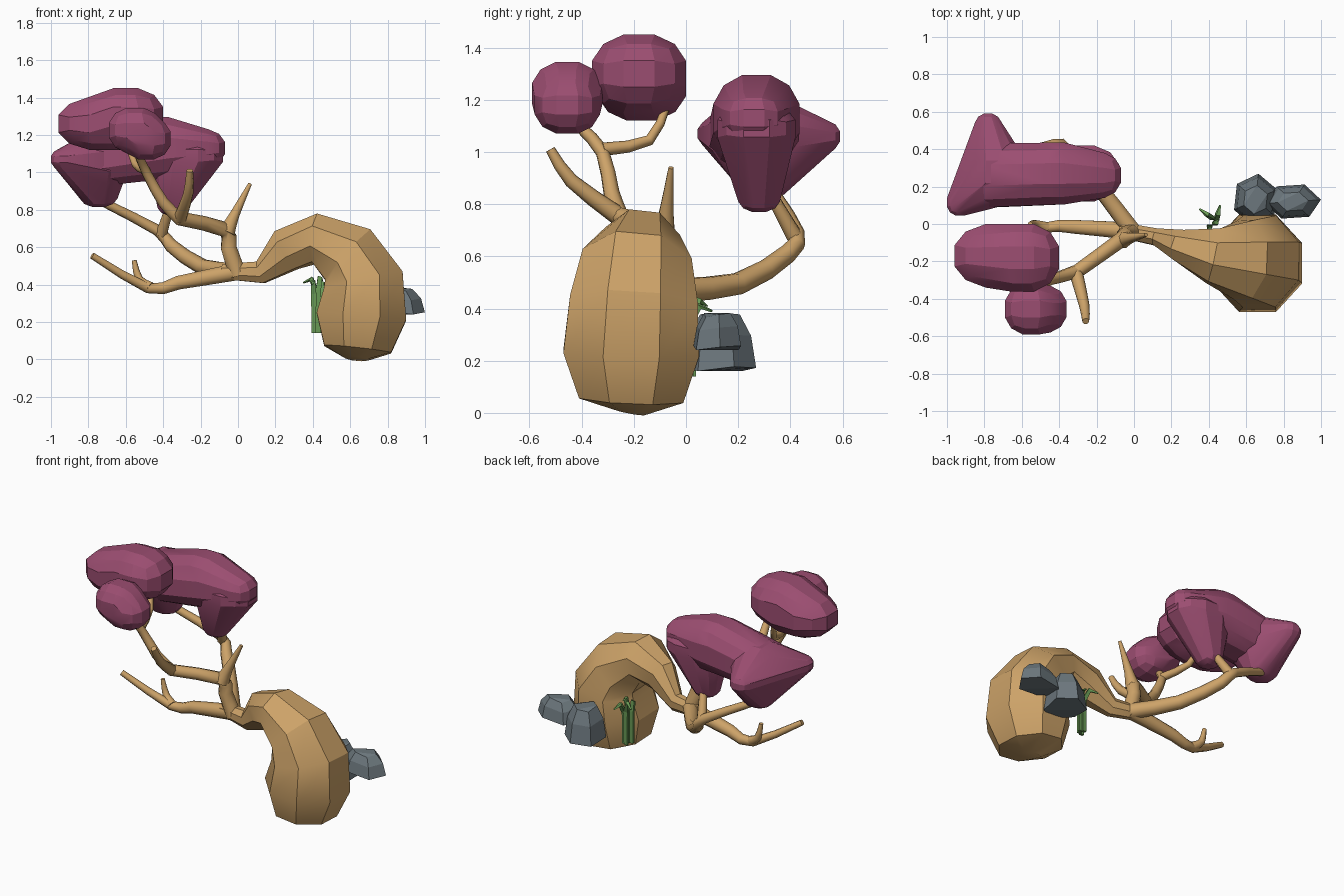
import bpy, bmesh, math
from mathutils import Vector

if "Cube" in bpy.data.objects:
    bpy.data.objects.remove(bpy.data.objects["Cube"])


def material(name, rgb):
    m = bpy.data.materials.new(name)
    m.diffuse_color = (*rgb, 1)
    m.use_nodes = True
    m.node_tree.nodes["Principled BSDF"].inputs["Base Color"].default_value = m.diffuse_color
    return m


BARK = material("tan bark", (0.61, 0.365, 0.14))
LEAF = material("plum foliage", (0.33, 0.075, 0.165))
STONE = material("slate stone", (0.15, 0.185, 0.205))
GRASS = material("grass green", (0.14, 0.32, 0.09))


def finish(name, bm, mat, angle=None):
    bmesh.ops.recalc_face_normals(bm, faces=bm.faces)
    me = bpy.data.meshes.new(name)
    bm.to_mesh(me)
    bm.free()
    me.materials.append(mat)
    if angle:
        for p in me.polygons:
            p.use_smooth = True
        me.set_sharp_from_angle(angle=math.radians(angle))
    ob = bpy.data.objects.new(name, me)
    bpy.context.collection.objects.link(ob)


def tube(bm, pos, radii, sides=8):
    """Sweep a polygon along points; radii are (in plane, sideways) pairs."""
    pos = [Vector(p) for p in pos]
    side, rings, k = Vector((0, 1, 0)), [], 1 / math.cos(math.pi / sides)
    for i, (rb, ra) in enumerate(radii):
        t = (pos[min(i + 1, len(pos) - 1)] - pos[max(i - 1, 0)]).normalized()
        side = (side - t * side.dot(t)).normalized()
        up = t.cross(side)
        angles = [2 * math.pi * (s + 0.5) / sides for s in range(sides)]
        rings.append([bm.verts.new(pos[i] + side * ra * k * math.cos(a) + up * rb * k * math.sin(a))
                      for a in angles])
    for a, b in zip(rings, rings[1:]):
        for s in range(sides):
            n = (s + 1) % sides
            bm.faces.new((a[s], a[n], b[n], b[s]))
    bm.faces.new(rings[0])
    bm.faces.new(rings[-1])


def limb(bm, r0, r1, *pts):
    """Branch through a few points, rounded by a spline, tapering from r0 to r1."""
    p = [Vector(q) for q in pts]
    p = [2 * p[0] - p[1]] + p + [2 * p[-1] - p[-2]]
    path = []
    for a, b, c, d in zip(p, p[1:], p[2:], p[3:]):
        for t in (0, 0.5):
            path.append(b + (c - a) * t / 2 + (2 * a - 5 * b + 4 * c - d) * t * t / 2
                        + (3 * b - a - 3 * c + d) * t ** 3 / 2)
    path.append(p[-2])
    n = len(path) - 1
    tube(bm, path, [(r0 + (r1 - r0) * i / n,) * 2 for i in range(n + 1)])


def hull(bm, points):
    vs = [bm.verts.new(p) for p in points]
    r = bmesh.ops.convex_hull(bm, input=vs)
    junk = {v for v in r["geom_interior"] + r["geom_unused"] if isinstance(v, bmesh.types.BMVert)}
    bmesh.ops.delete(bm, geom=list(junk), context='VERTS')


def ball(c, r):
    """Points of a low-poly rounded cube stretched to an ellipsoid."""
    g, out = (-1, -1 / 3, 1 / 3, 1), []
    for v in (Vector((x, y, z)) for x in g for y in g for z in g):
        if max(map(abs, v)) == 1:
            v = v.normalized() / 0.905
            out.append([c[i] + r[i] * v[i] for i in range(3)])
    return out


def lobe(bm, *balls):
    hull(bm, [p for c, r in balls for p in ball(c, r)])


def foliage(name, bm):
    bmesh.ops.dissolve_limit(bm, angle_limit=math.radians(6), verts=bm.verts, edges=bm.edges)
    finish(name, bm, LEAF, 20)


# Swollen trunk arching over to the left
bm = bmesh.new()
tube(bm, [(0.635, -0.22, 0.004), (0.64, -0.21, 0.055), (0.66, -0.21, 0.23), (0.67, -0.20, 0.42),
          (0.59, -0.19, 0.555), (0.42, -0.17, 0.645), (0.26, -0.12, 0.585),
          (0.12, -0.07, 0.465), (-0.08, -0.03, 0.47)],
     [(0.06, 0.06), (0.18, 0.20), (0.24, 0.26), (0.215, 0.245), (0.18, 0.21),
      (0.13, 0.145), (0.115, 0.085), (0.06, 0.045), (0.04, 0.04)])
finish("trunk", bm, BARK, 30)

# Low branch with a spur
bm = bmesh.new()
limb(bm, 0.046, 0.017, (0, -0.04, 0.47), (-0.32, -0.015, 0.41), (-0.48, -0.02, 0.38), (-0.78, -0.11, 0.555))
limb(bm, 0.03, 0.012, (-0.47, -0.02, 0.385), (-0.53, 0, 0.43), (-0.555, 0, 0.53))
finish("low_branch", bm, BARK, 50)

# Back branch curling up under the large foliage
bm = bmesh.new()
limb(bm, 0.046, 0.022, (0, -0.05, 0.47), (-0.19, 0.20, 0.495), (-0.36, 0.39, 0.61),
     (-0.43, 0.425, 0.69), (-0.72, 0.34, 0.84))
limb(bm, 0.03, 0.022, (-0.41, 0.42, 0.67), (-0.36, 0.33, 0.83))
finish("back_branch", bm, BARK, 50)

# Front branch with a spur, a side fork and two foliage stems
bm = bmesh.new()
limb(bm, 0.046, 0.034, (0, -0.045, 0.45), (-0.05, -0.06, 0.60), (-0.07, -0.085, 0.695), (-0.32, -0.265, 0.755))
limb(bm, 0.034, 0.02, (-0.31, -0.255, 0.75), (-0.40, -0.285, 0.84), (-0.49, -0.32, 1.0), (-0.535, -0.41, 1.1))
limb(bm, 0.044, 0.01, (-0.06, -0.085, 0.68), (-0.02, -0.075, 0.77), (0.065, -0.057, 0.94))
limb(bm, 0.034, 0.017, (-0.31, -0.26, 0.755), (-0.265, -0.44, 0.89), (-0.258, -0.52, 1.01))
limb(bm, 0.024, 0.014, (-0.49, -0.32, 1.01), (-0.55, -0.14, 1.045), (-0.60, -0.07, 1.19))
finish("front_branch", bm, BARK, 50)

# Foliage pads
bm = bmesh.new()
lobe(bm, ((-0.71, -0.17, 1.26), (0.25, 0.17, 0.14)), ((-0.60, -0.18, 1.30), (0.20, 0.18, 0.15)))
foliage("upper_foliage", bm)
bm = bmesh.new()
lobe(bm, ((-0.55, -0.455, 1.225), (0.14, 0.135, 0.12)), ((-0.49, -0.455, 1.18), (0.13, 0.125, 0.11)))
foliage("small_foliage", bm)
bm = bmesh.new()
lobe(bm, ((-0.20, 0.26, 1.13), (0.13, 0.12, 0.10)), ((-0.42, 0.27, 1.13), (0.15, 0.165, 0.165)),
     ((-0.76, 0.26, 1.07), (0.13, 0.17, 0.14)))
lobe(bm, ((-0.28, 0.27, 1.09), (0.20, 0.15, 0.10)), ((-0.35, 0.28, 0.83), (0.08, 0.08, 0.06)))
lobe(bm, ((-0.78, 0.52, 1.06), (0.07, 0.07, 0.06)), ((-0.93, 0.115, 1.07), (0.07, 0.07, 0.055)),
     ((-0.74, 0.28, 1.06), (0.15, 0.18, 0.16)), ((-0.745, 0.30, 0.88), (0.10, 0.09, 0.065)))
foliage("large_foliage", bm)


# Tapered six-sided rocks
def rock(name, x, y, rx, ry, z0, z1, turn):
    bm, pts = bmesh.new(), []
    for f, s in ((0, 1), (0.6, 0.86), (1, 0.55)):
        for i in range(6):
            a = turn + i * math.pi / 3
            pts.append((x + s * rx * math.cos(a), y + s * ry * math.sin(a),
                        z0 + f * (z1 - z0) + 0.01 * math.sin(2 * a)))
    hull(bm, pts)
    bmesh.ops.dissolve_limit(bm, angle_limit=math.radians(10), verts=bm.verts, edges=bm.edges)
    finish(name, bm, STONE)


rock("near_rock", 0.65, 0.13, 0.125, 0.14, 0.17, 0.375, 0.4)
rock("far_rock", 0.85, 0.12, 0.15, 0.10, 0.25, 0.375, 0.1)

# Grass blades with drooping tips
bm = bmesh.new()
for x, y, h, dx, dy in ((0.42, 0.03, 0.43, -0.07, 0.05), (0.44, 0.02, 0.41, 0.02, 0.08),
                        (0.405, -0.01, 0.42, -0.01, -0.02), (0.43, 0.0, 0.44, 0.02, 0.02)):
    tube(bm, [(x, y, 0.14), (x, y, h - 0.07), (x + dx * 0.4, y + dy * 0.4, h), (x + dx, y + dy, h - 0.02)],
         [(0.012, 0.008), (0.014, 0.008), (0.012, 0.01), (0.003, 0.004)], 4)
finish("grass_tuft", bm, GRASS)
